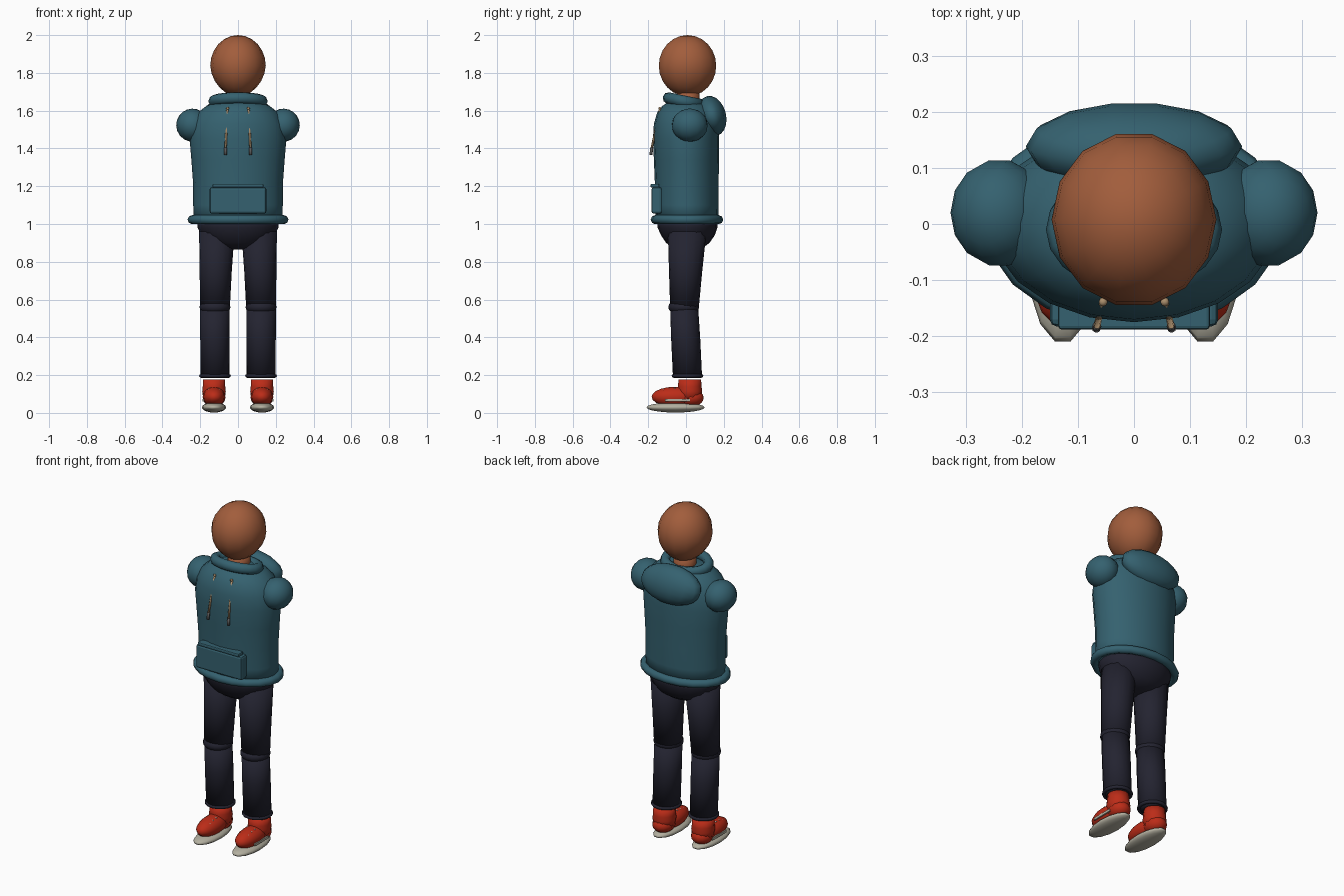
import bpy, bmesh, math
from mathutils import Vector, Matrix

cube = bpy.data.objects.get("Cube")
if cube:
    bpy.data.objects.remove(cube, do_unlink=True)


def material(name, rgb):
    m = bpy.data.materials.new(name)
    m.use_nodes = True
    m.diffuse_color = (*rgb, 1)
    m.node_tree.nodes["Principled BSDF"].inputs["Base Color"].default_value = (*rgb, 1)
    return m


SKIN = material("skin", (0.36, 0.11, 0.045))
TEAL = material("teal cloth", (0.035, 0.12, 0.16))
NAVY = material("dark denim", (0.017, 0.017, 0.03))
RED = material("red canvas", (0.5, 0.025, 0.009))
SOLE = material("pale rubber", (0.45, 0.43, 0.35))
CORD = material("tan cord", (0.4, 0.27, 0.15))
METAL = material("grey tip", (0.1, 0.1, 0.1))


def finish(name, bm, mat, smooth=True):
    bmesh.ops.recalc_face_normals(bm, faces=bm.faces)
    mesh = bpy.data.meshes.new(name)
    bm.to_mesh(mesh)
    bm.free()
    mesh.materials.append(mat)
    for p in mesh.polygons:
        p.use_smooth = smooth
    ob = bpy.data.objects.new(name, mesh)
    bpy.context.collection.objects.link(ob)
    return ob


def stack(name, mat, rings, segs=16):
    """Skin elliptical rings given as (z, rx, ry, cx, cy)."""
    bm = bmesh.new()
    loops = []
    for z, rx, ry, cx, cy in rings:
        loops.append([bm.verts.new((cx + rx * math.sin(a), cy + ry * math.cos(a), z))
                      for a in (2 * math.pi * i / segs for i in range(segs))])
    for lo, hi in zip(loops, loops[1:]):
        for i in range(segs):
            j = (i + 1) % segs
            bm.faces.new((lo[i], lo[j], hi[j], hi[i]))
    bm.faces.new(loops[0])
    bm.faces.new(loops[-1])
    return finish(name, bm, mat)


def ball(name, mat, centre, radii, tilt=0, axis='X', segs=14, rings=10):
    bm = bmesh.new()
    bmesh.ops.create_uvsphere(bm, u_segments=segs, v_segments=rings, radius=1)
    # Put a vertex on the front-back axis
    bm.transform(Matrix.Translation(centre) @ Matrix.Rotation(tilt, 4, axis)
                 @ Matrix.Diagonal((*radii, 1)) @ Matrix.Rotation(math.pi / 2, 4, 'Z'))
    return finish(name, bm, mat)


def ring(name, mat, centre, rx, ry, tube, height=None, tilt=0, segs=20, sides=8):
    """Elliptical torus."""
    bm = bmesh.new()
    height = height or tube
    grid = []
    for i in range(segs):
        a = 2 * math.pi * i / segs
        grid.append([bm.verts.new(((rx + tube * math.cos(b)) * math.sin(a),
                                   (ry + tube * math.cos(b)) * math.cos(a),
                                   height * math.sin(b)))
                     for b in (2 * math.pi * k / sides for k in range(sides))])
    for i in range(segs):
        n = (i + 1) % segs
        for k in range(sides):
            m = (k + 1) % sides
            bm.faces.new((grid[i][k], grid[n][k], grid[n][m], grid[i][m]))
    bm.transform(Matrix.Translation(centre) @ Matrix.Rotation(tilt, 4, 'X'))
    return finish(name, bm, mat)


def box(name, mat, centre, size, bevel=0.0):
    bm = bmesh.new()
    bmesh.ops.create_cube(bm, size=1)
    bm.transform(Matrix.Translation(centre) @ Matrix.Diagonal((*size, 1)))
    if bevel:
        bmesh.ops.bevel(bm, geom=bm.edges[:], offset=bevel, segments=2,
                        affect='EDGES', profile=0.5)
    return finish(name, bm, mat, smooth=False)


def rod(name, mat, start, end, radius, segs=8):
    start, end = Vector(start), Vector(end)
    d = end - start
    bm = bmesh.new()
    bmesh.ops.create_cone(bm, cap_ends=True, segments=segs, radius1=radius,
                          radius2=radius, depth=d.length)
    bm.transform(Matrix.Translation((start + end) / 2)
                 @ d.to_track_quat('Z', 'Y').to_matrix().to_4x4())
    return finish(name, bm, mat)


# Head and neck
head = ball("head", SKIN, (0, 0.008, 1.838), (0.147, 0.156, 0.162), rings=12)
for v in head.data.vertices:
    if v.co.z < 1.83:
        v.co.x *= 1 - 0.5 * (1.83 - v.co.z)
stack("neck", SKIN, [(1.58, .065, .065, 0, .01), (1.72, .06, .06, 0, .01)], 12)

# Hooded top
stack("torso", TEAL, [
    (1.01, .235, .165, 0, .005), (1.10, .237, .168, 0, .005),
    (1.22, .238, .169, 0, .004), (1.34, .247, .172, 0, .002),
    (1.45, .256, .175, 0, 0), (1.53, .245, .170, 0, 0),
    (1.59, .212, .153, 0, 0), (1.625, .168, .125, 0, 0),
    (1.65, .11, .09, 0, 0)], 20)
ring("hem", TEAL, (0, .005, 1.023), .243, .168, .024)
ring("collar", TEAL, (0, -.01, 1.65), .13, .088, .027, .03, -.2)
ball("hood", TEAL, (0, .138, 1.572), (.193, .076, .108), .25)

# Front pocket with rolled opening
box("pocket", TEAL, (0, -.155, 1.125), (.30, .055, .14), .012)
box("pocket_trim", TEAL, (0, -.165, 1.203), (.27, .046, .02), .006)

# Trousers seat
stack("trouser_seat", NAVY, [
    (.866, .04, .035, 0, .01), (.875, .10, .08, 0, .01),
    (.90, .155, .115, 0, .01), (.94, .195, .142, 0, .01),
    (.98, .214, .158, 0, .008), (1.03, .218, .16, 0, .006)], 20)

for side, s in (("left", 1), ("right", -1)):
    # Sleeve stub
    ball(side + "_sleeve", TEAL, (s * .24, .02, 1.523), (.087, .096, .088), s * .35, 'Y')

    # Drawcord, tip and eyelet
    ball(side + "_eyelet", CORD, (s * .055, -.139, 1.612), (.008, .008, .007), segs=8, rings=6)
    rod(side + "_cord", CORD, (s * .056, -.137, 1.61), (s * .066, -.182, 1.40), .006)
    rod(side + "_cord_tip", METAL, (s * .066, -.181, 1.405), (s * .067, -.186, 1.365), .008)

    # Trouser leg
    x = s * .122
    stack(side + "_thigh", NAVY, [
        (.56, .079, .076, x, -.008), (.75, .085, .088, s * .118, -.002),
        (.96, .094, .102, s * .112, .006)])
    ball(side + "_knee", NAVY, (x, -.012, .56), (.082, .082, .045), segs=16)
    stack(side + "_shin", NAVY, [
        (.19, .076, .077, x, .008), (.40, .078, .077, x, -.002),
        (.56, .078, .074, x, -.010)])
    ring(side + "_cuff", NAVY, (x, .008, .196), .074, .074, .01, segs=16)

    # Shoe
    x = s * .127
    stack(side + "_shoe_collar", RED, [
        (.07, .058, .056, x, .022), (.115, .064, .066, x, .02),
        (.14, .061, .062, x, .02), (.178, .06, .06, x, .02)], 14)
    ball(side + "_shoe_toe", RED, (x, -.06, .085), (.06, .125, .053))
    ball(side + "_shoe_heel", RED, (x, .025, .08), (.06, .07, .048))
    ball(side + "_sole", SOLE, (x, -.055, .029), (.064, .158, .027))
    box(side + "_shoe_stripe", SOLE, (x + s * .058, -.045, .067), (.008, .13, .014))

    # Laces across the instep
    for y, z in ((-.06, .138), (-.09, .135), (-.12, .127)):
        rod(side + "_lace", SOLE, (x - .03, y, z - .008), (x + .03, y, z - .008), .005, 6)
